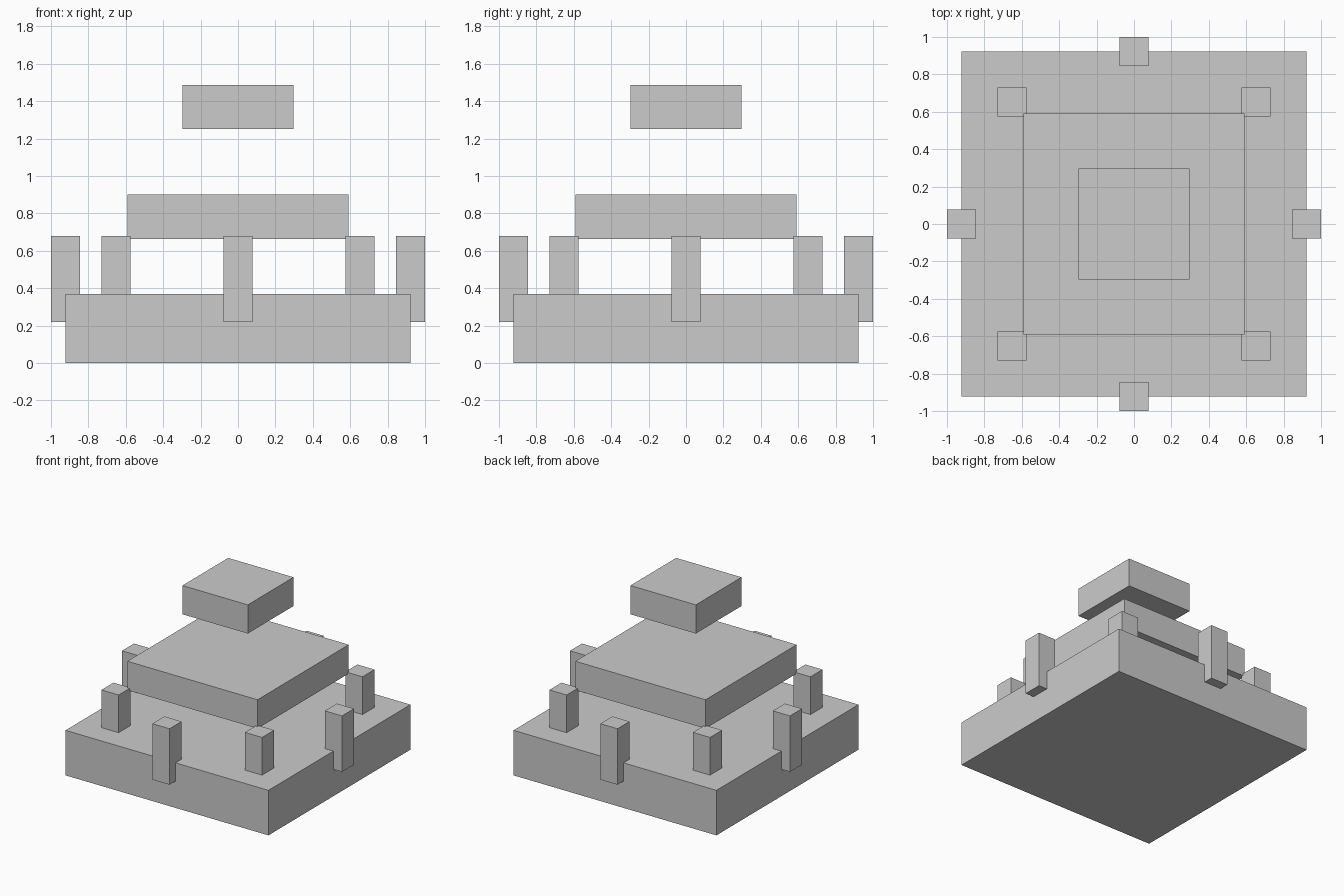
import bpy
from math import sin, cos, pi

if "Cube" in bpy.data.objects:
    bpy.data.objects.remove(bpy.data.objects["Cube"])


def box(name, x, y, half, z0, z1):
    """Square upright block centred on (x, y), from z0 to z1."""
    bpy.ops.mesh.primitive_cube_add(size=1, location=(x, y, (z0 + z1) / 2))
    ob = bpy.context.object
    ob.name = name
    ob.scale = (2 * half, 2 * half, z1 - z0)
    bpy.ops.object.transform_apply(location=False, rotation=False, scale=True)
    return ob


# Three stacked tiers, the upper two floating
box("base_tier", 0, 0, 0.922, 0, 0.37)
box("middle_tier", 0, 0, 0.592, 0.663, 0.90)
box("top_tier", 0, 0, 0.297, 1.252, 1.488)

# Ring of eight unrotated posts sunk into the base
RADIUS = 0.922
for i in range(8):
    a = i * pi / 4
    box(f"post_{i + 1}", RADIUS * cos(a), RADIUS * sin(a), 0.078, 0.22, 0.68)
